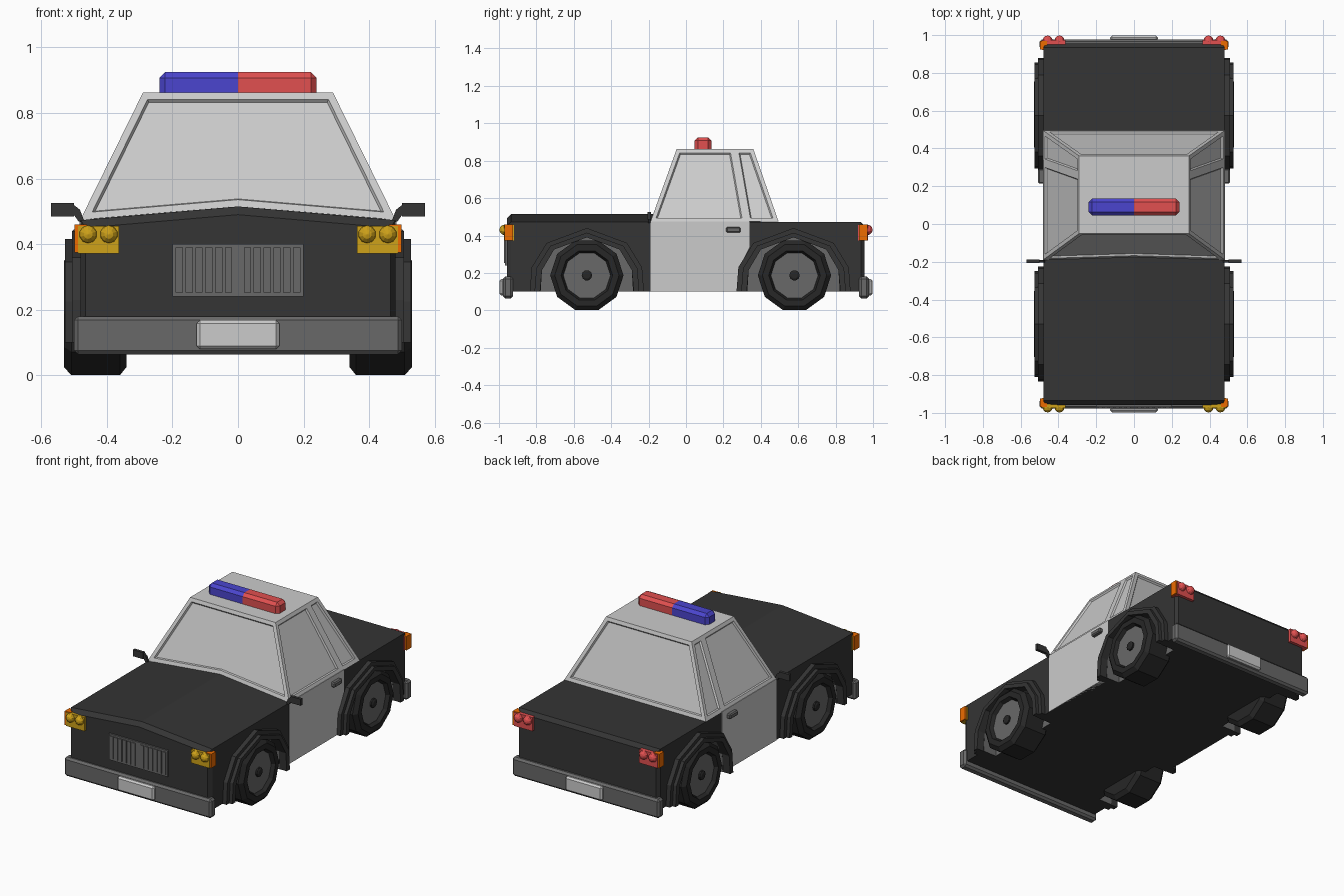
import bpy, bmesh, math

if "Cube" in bpy.data.objects:
    bpy.data.objects.remove(bpy.data.objects["Cube"])

COLOURS = {
    "black": (0.035, 0.035, 0.035), "tyre": (0.02, 0.02, 0.02), "mid": (0.14, 0.14, 0.14),
    "light": (0.62, 0.62, 0.62), "blue": (0.07, 0.06, 0.62), "red": (0.75, 0.08, 0.08),
    "yellow": (0.62, 0.36, 0.01), "orange": (0.85, 0.15, 0.0)}
MATS = {}
for key, rgb in COLOURS.items():
    MATS[key] = bpy.data.materials.new(key)
    MATS[key].diffuse_color = (*rgb, 1)


def finish(name, bm, colour, mirror=""):
    bmesh.ops.recalc_face_normals(bm, faces=bm.faces)
    me = bpy.data.meshes.new(name)
    bm.to_mesh(me)
    bm.free()
    me.materials.append(MATS[colour])
    ob = bpy.data.objects.new(name, me)
    bpy.context.collection.objects.link(ob)
    if mirror:
        m = ob.modifiers.new("mirror", 'MIRROR')
        m.use_axis = ("x" in mirror, "y" in mirror, False)
        m.use_mirror_merge = False
    return ob


def loft(name, rings, colour, mirror=""):
    """Closed skin through rings of equal length, capped at both ends."""
    bm = bmesh.new()
    vs = [[bm.verts.new(p) for p in r] for r in rings]
    n = len(rings[0])
    for a, b in zip(vs, vs[1:]):
        for i in range(n):
            bm.faces.new((a[i], a[(i + 1) % n], b[(i + 1) % n], b[i]))
    bm.faces.new(vs[0])
    bm.faces.new(vs[-1])
    return finish(name, bm, colour, mirror)


def prism(name, yz, x0, x1, colour, mirror=""):
    return loft(name, [[(x, y, z) for y, z in yz] for x in (x0, x1)], colour, mirror)


def box(name, x, y, z, colour, mirror="", bevel=0, keep=lambda v: False):
    bm = bmesh.new()
    bmesh.ops.create_cube(bm, size=1)
    for v in bm.verts:
        v.co = [(r[0] + r[1]) / 2 + c * (r[1] - r[0]) for c, r in zip(v.co, (x, y, z))]
    if bevel:
        edges = [e for e in bm.edges if not all(keep(v.co) for v in e.verts)]
        bmesh.ops.bevel(bm, geom=edges, offset=bevel, segments=1, affect='EDGES')
    return finish(name, bm, colour, mirror)


def lathe(name, profile, cy, cz, colour, n=10):
    """Turn an (x, radius) profile about a wheel axle."""
    ang = [math.radians(-72) + i * math.tau / n for i in range(n)]
    return loft(name, [[(x, cy + r * math.cos(a), cz + r * math.sin(a)) for a in ang]
                       for x, r in profile], colour, "x")


def arch(cy, pts):
    """Symmetric open arch from half-points listed foot to crown."""
    return [(cy - d, z) for d, z in pts] + [(cy + d, z) for d, z in pts[-2::-1]]


# lower body: (y, half width, edge height, ridge height)
sections = [(-0.958, 0.465, 0.45, 0.49), (-0.935, 0.48, 0.473, 0.515), (-0.18, 0.48, 0.473, 0.515),
            (0.2, 0.48, 0.473, 0.515), (0.4, 0.48, 0.473, 0.473), (0.935, 0.48, 0.473, 0.473),
            (0.955, 0.465, 0.45, 0.45)]
body = loft("body", [[(-w, y, 0.1), (w, y, 0.1), (w, y, e), (0, y, m), (-w, y, e)]
                     for y, w, e, m in sections], "black")

OUTER = [(0.305, 0.1), (0.295, 0.23), (0.215, 0.36), (0, 0.44)]
MIDDLE = [(0.28, 0.1), (0.27, 0.225), (0.195, 0.345), (0, 0.415)]
INNER = [(0.25, 0.1), (0.24, 0.215), (0.175, 0.325), (0, 0.39)]

for label, cy in (("front", -0.53), ("rear", 0.575)):
    # wheel well cut into the body, with grey lining
    well = [(d, z if z > 0.1 else 0.05) for d, z in INNER]
    for side in (-1, 1):
        cut = prism("well_cutter", arch(cy, well), side * 0.39, side * 0.6, "mid")
        mod = body.modifiers.new("well", 'BOOLEAN')
        mod.object, mod.operation, mod.solver = cut, 'DIFFERENCE', 'EXACT'
        mod.material_mode = 'TRANSFER'
        bpy.context.view_layer.objects.active = body
        bpy.ops.object.modifier_apply(modifier=mod.name)
        bpy.data.objects.remove(cut)
    # stepped fender flare
    inner = arch(cy, INNER)[::-1]
    prism(label + "_fender", arch(cy, OUTER) + inner, 0.46, 0.507, "black", "x")
    prism(label + "_fender_lip", arch(cy, MIDDLE) + inner, 0.47, 0.528, "black", "x")
    # wheel
    wy = cy if cy < 0 else 0.58
    lathe(label + "_tyre", [(0.34, 0.17), (0.36, 0.196), (0.508, 0.196), (0.53, 0.172),
                            (0.53, 0.138), (0.505, 0.126)], wy, 0.187, "tyre")
    lathe(label + "_rim", [(0.48, 0.126), (0.509, 0.126)], wy, 0.187, "mid")
    lathe(label + "_hub", [(0.5, 0.028), (0.519, 0.028), (0.525, 0.018)], wy, 0.187, "tyre")

# doors and handles
prism("door", [(-0.19, 0.1), (0.275, 0.1), (0.285, 0.23), (0.34, 0.34), (0.34, 0.476), (-0.19, 0.476)],
      0.45, 0.483, "light", "x")
box("door_handle", (0.47, 0.507), (0.215, 0.292), (0.415, 0.445), "mid", "x", 0.006)

# cabin with recessed windows
bm = bmesh.new()
zb, zt = 0.474, 0.862
P = lambda *c: bm.verts.new(c)
mid = P(0, -0.175, 0.515)
base, top = {}, {}
for s in (-1, 1):
    base[s] = [P(s * 0.481, y, zb) for y in (-0.19, 0.325, 0.495)]
    top[s] = [P(s * 0.29, y, zt) for y in (-0.05, 0.257, 0.36)]
windows = [bm.faces.new((base[-1][0], mid, base[1][0], top[1][0], top[-1][0])),
           bm.faces.new((base[1][2], base[-1][2], top[-1][2], top[1][2]))]
for s in (-1, 1):
    for i in (0, 1):
        windows.append(bm.faces.new((base[s][i], base[s][i + 1], top[s][i + 1], top[s][i])))
bm.faces.new(top[1] + top[-1][::-1])
bm.faces.new([mid] + base[1] + base[-1][::-1])
bmesh.ops.recalc_face_normals(bm, faces=bm.faces)
for thick, depth in ((0.022, 0), (0.006, -0.01)):
    bmesh.ops.inset_individual(bm, faces=windows, thickness=thick, depth=depth, use_even_offset=True)
finish("cabin", bm, "light")

# roof light bar, flat where the two halves meet
for colour, x in (("blue", (-0.24, 0)), ("red", (0, 0.24))):
    box(colour + "_beacon", x, (0.045, 0.135), (0.855, 0.925), colour, "", 0.018,
        lambda v: abs(v.x) < 1e-4 or v.z < 0.86)

# mirrors
box("mirror", (0.5, 0.57), (-0.206, -0.188), (0.485, 0.525), "black", "x")
loft("mirror_arm", [[(0.465, y, 0.46), (0.487, y, 0.47), (0.508, y, 0.5), (0.505, y, 0.523),
                     (0.482, y, 0.505)] for y in (-0.204, -0.19)], "black", "x")

# bumpers and plates, front and rear
box("bumper", (-0.5, 0.5), (-0.978, -0.925), (0.064, 0.18), "mid", "y", 0.012)
box("number_plate", (-0.126, 0.126), (-0.998, -0.97), (0.08, 0.168), "light", "y", 0.01)

# grille
box("grille", (-0.2, 0.2), (-0.968, -0.95), (0.24, 0.4), "mid")
for i in range(6):
    x = 0.018 + i * 0.03
    box("grille_slat", (x, x + 0.022), (-0.974, -0.96), (0.252, 0.39), "mid", "x")

# lamps with twin bulbs and side indicators
for label, s, colour in (("head", -1, "yellow"), ("tail", 1, "red")):
    span = lambda a, b: tuple(sorted((s * a, s * b)))
    box(label + "_lamp", (0.363, 0.488), span(0.92, 0.973), (0.372, 0.456), colour, "x")
    box(label + "_indicator", (0.46, 0.498), span(0.925, 0.97), (0.374, 0.46), "orange", "x")
    for x in (0.394, 0.457):
        bm = bmesh.new()
        bmesh.ops.create_uvsphere(bm, u_segments=10, v_segments=6, radius=0.028)
        for v in bm.verts:
            v.co = (v.co.x + x, v.co.z + s * 0.97, v.co.y + 0.43)
        finish(label + "_bulb", bm, colour, "x")

for m in bpy.data.materials:
    if m.users and not m.is_grease_pencil:
        m.use_nodes = True
        m.node_tree.nodes["Principled BSDF"].inputs["Base Color"].default_value = m.diffuse_color
